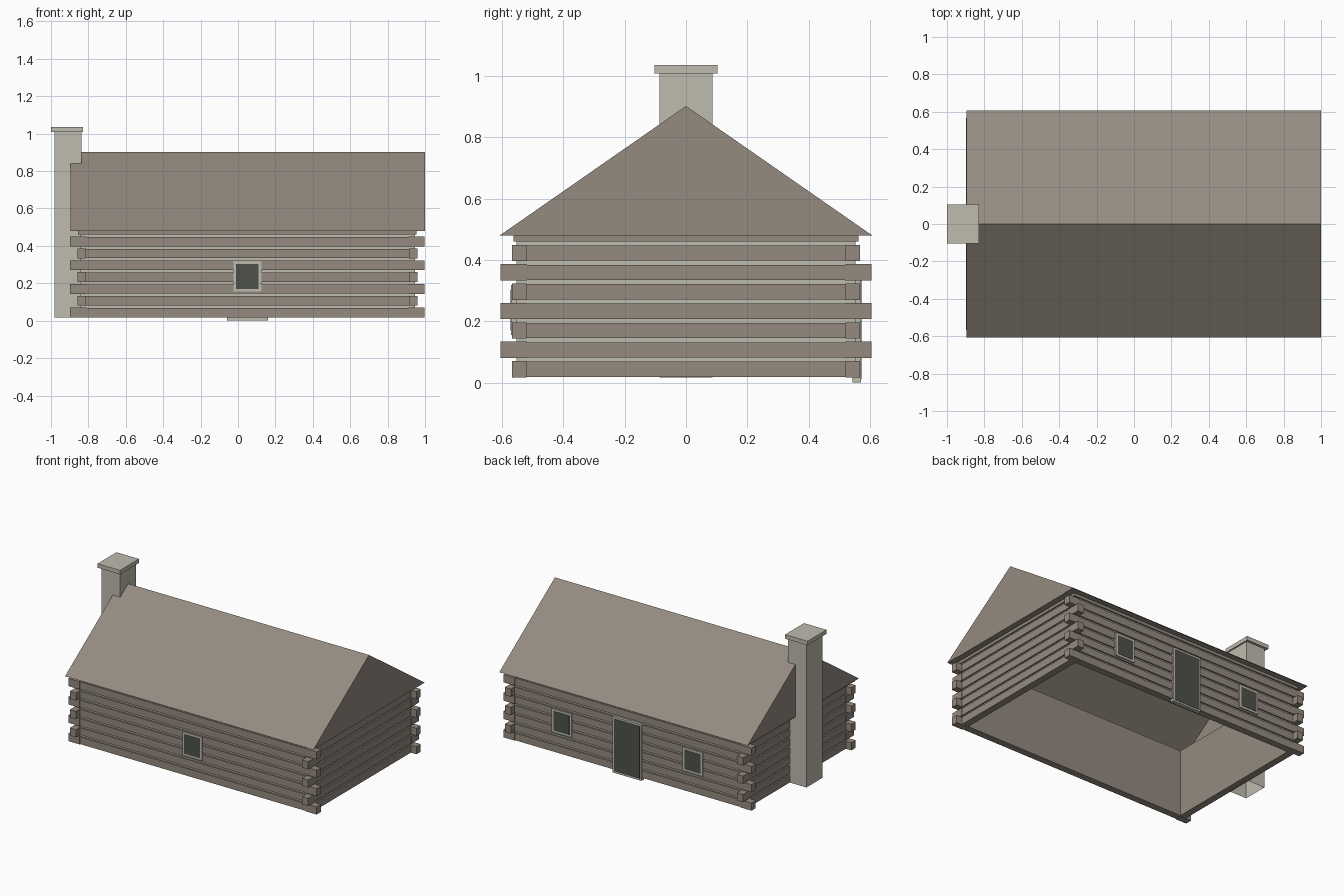
import bpy, bmesh

cube = bpy.data.objects.get("Cube")
if cube:
    bpy.data.objects.remove(cube, do_unlink=True)


def material(name, rgb):
    m = bpy.data.materials.new(name)
    m.use_nodes = True
    color = (*rgb, 1)
    m.diffuse_color = color
    bsdf = m.node_tree.nodes["Principled BSDF"]
    bsdf.inputs["Base Color"].default_value = color
    bsdf.inputs["Roughness"].default_value = 0.9
    return m


WOOD = material("weathered_wood", (0.30, 0.255, 0.215))
STONE = material("pale_stone", (0.52, 0.50, 0.43))
DARK = material("dark_opening", (0.078, 0.083, 0.07))


def finish(name, bm, mat):
    bmesh.ops.recalc_face_normals(bm, faces=bm.faces)
    mesh = bpy.data.meshes.new(name)
    bm.to_mesh(mesh)
    bm.free()
    mesh.materials.append(mat)
    ob = bpy.data.objects.new(name, mesh)
    bpy.context.collection.objects.link(ob)
    return ob


def add_box(bm, x, y, z):
    """Add a box spanning the (low, high) pairs x, y and z."""
    verts = bmesh.ops.create_cube(bm, size=1)["verts"]
    for v in verts:
        for i, (lo, hi) in enumerate((x, y, z)):
            v.co[i] = (lo + hi) / 2 + v.co[i] * (hi - lo)
    return verts


def box(name, x, y, z, mat):
    bm = bmesh.new()
    add_box(bm, x, y, z)
    return finish(name, bm, mat)


# Cabin layout: outer half sizes, log spacing and wall levels
CX, HX, HY = 0.05, 0.905, 0.563
REACH_X, REACH_Y = 0.947, 0.605
THICK, PITCH, LOG = 0.044, 0.0632, 0.05
BOTTOM, EAVE = 0.018, 0.48


def span(sign, inner, outer, centre=0):
    return sorted((centre + sign * inner, centre + sign * outer))


# Log walls with recessed chinking and a plain inner lining
logs, chinks, ends, lining = (bmesh.new() for _ in range(4))
for s in (-1, 1):
    long_x, gable_y = (CX - HX, CX + HX), (-HY, HY)
    for row in range(8):
        z0 = BOTTOM + row * PITCH
        z = (z0, min(z0 + LOG, EAVE))
        wall_y, wall_x = span(s, HY - THICK, HY), span(s, HX - THICK, HX, CX)
        add_box(logs, long_x, wall_y, z)
        add_box(logs, wall_x, gable_y, z)
        if row == 7:
            continue
        gap = (z[1], z0 + PITCH)
        add_box(chinks, (CX - HX + 0.01, CX + HX - 0.01),
                span(s, HY - THICK, HY - 0.01), gap)
        add_box(chinks, span(s, HX - THICK, HX - 0.01, CX),
                (-HY + 0.01, HY - 0.01), gap)
        # Alternating log ends crossing at the corners
        ez = (z[0] - 0.001, z[1] + 0.002)
        for t in (-1, 1):
            if row % 2 == 0:
                add_box(ends, span(t, HX - THICK, REACH_X, CX),
                        span(s, HY - THICK + 0.002, HY + 0.004), ez)
            else:
                add_box(ends, span(s, HX - THICK + 0.002, HX + 0.004, CX),
                        span(t, HY - THICK, REACH_Y), ez)
    add_box(lining, (CX - HX + 0.03, CX + HX - 0.03),
            span(s, HY - THICK - 0.004, HY - THICK + 0.004), (BOTTOM, EAVE))
    add_box(lining, span(s, HX - THICK - 0.004, HX - THICK + 0.004, CX),
            (-HY + 0.03, HY - 0.03), (BOTTOM, EAVE))
finish("wall_logs", logs, WOOD)
finish("wall_chinking", chinks, STONE)
finish("log_ends", ends, WOOD)
finish("inner_walls", lining, WOOD)

# Hollow gabled roof: triangle extruded along x, open below
RX, RY, RIDGE = (-0.895, 1.0), 0.607, 0.902
bm = bmesh.new()
tri = [bm.verts.new((RX[0], y, z)) for y, z in ((-RY, EAVE), (0, RIDGE), (RY, EAVE))]
face = bm.faces.new(tri)
ext = bmesh.ops.extrude_face_region(bm, geom=[face], use_keep_orig=True)
for v in ext["geom"]:
    if isinstance(v, bmesh.types.BMVert):
        v.co.x = RX[1]
under = [f for f in bm.faces if all(v.co.z < EAVE + 0.01 for v in f.verts)]
bmesh.ops.delete(bm, geom=under, context="FACES_ONLY")
finish("roof", bm, WOOD)

# Narrow soffit under the overhang
bm = bmesh.new()
for s in (-1, 1):
    add_box(bm, RX, span(s, HY - THICK, RY - 0.006), (EAVE, EAVE + 0.003))
    add_box(bm, span(s, HX - THICK, REACH_X, CX), (-HY, HY), (EAVE, EAVE + 0.003))
finish("roof_soffit", bm, WOOD)

# Chimney shaft, open at the base, with a wider cap
bm = bmesh.new()
add_box(bm, (-0.98, -0.838), (-0.087, 0.087), (0.016, 1.01))
base = [f for f in bm.faces if f.calc_center_median().z < 0.1]
bmesh.ops.delete(bm, geom=base, context="FACES_ONLY")
finish("chimney_shaft", bm, STONE)
box("chimney_cap", (-1.0, -0.828), (-0.103, 0.103), (1.008, 1.036), STONE)


# Openings: a pale surround with a dark panel set on it
def opening(name, side, x, width, z, rim):
    half = width / 2
    box(name + "_frame", (x - half, x + half), span(side, HY - 0.02, HY + 0.008), z, STONE)
    box(name + "_panel", (x - half + rim, x + half - rim),
        span(side, HY, HY + 0.01), (z[0] + rim, z[1] - rim), DARK)


opening("front_window", -1, 0.05, 0.15, (0.155, 0.318), 0.015)
for label, x in (("left", 0.55), ("right", -0.45)):
    opening("back_window_" + label, 1, x, 0.15, (0.155, 0.318), 0.015)
opening("back_door", 1, 0.05, 0.22, (0.0, 0.385), 0.012)
